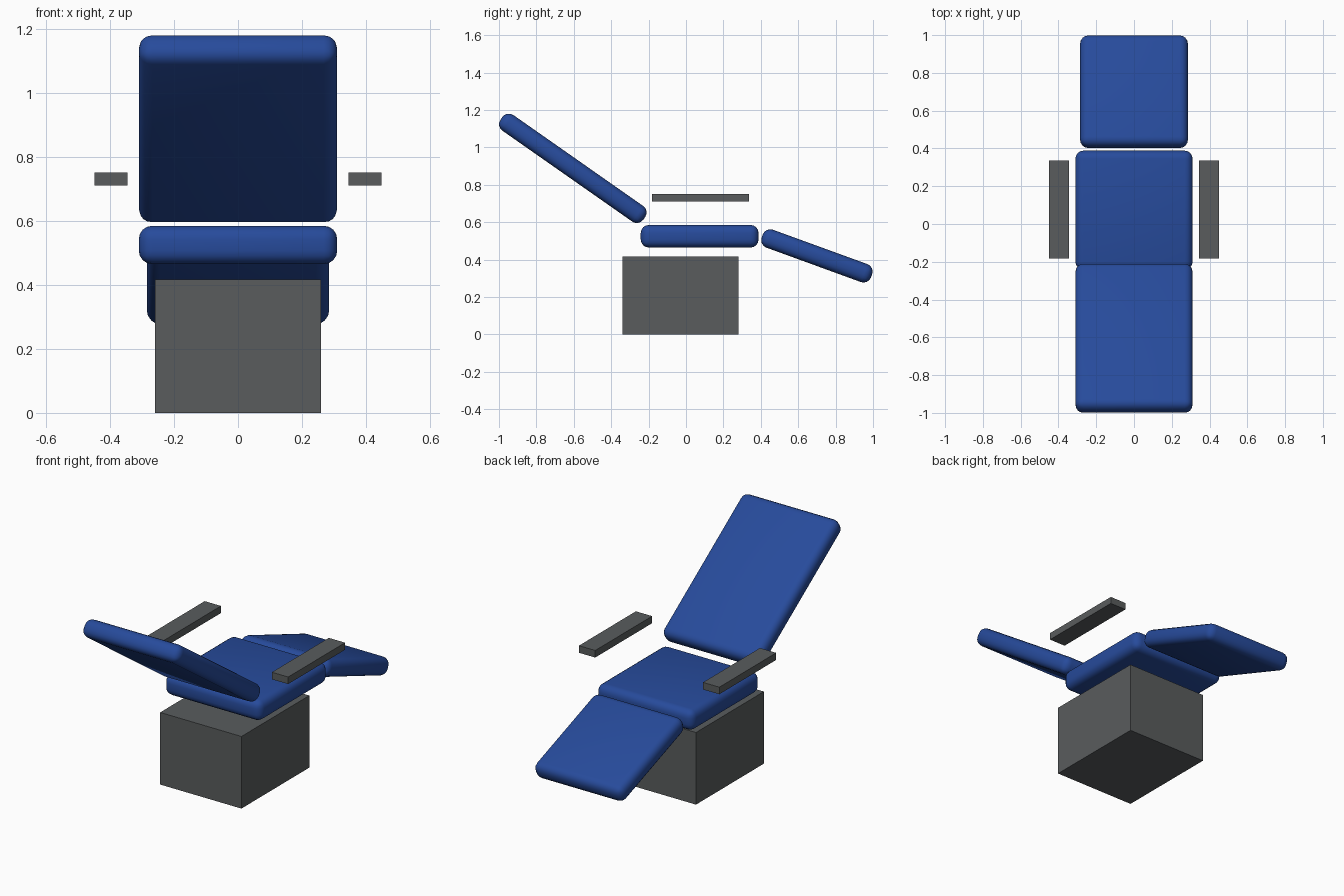
import bpy
from math import radians

cube = bpy.data.objects.get("Cube")
if cube:
    bpy.data.objects.remove(cube, do_unlink=True)


def material(name, colour):
    mat = bpy.data.materials.new(name)
    mat.use_nodes = True
    mat.diffuse_color = colour
    mat.node_tree.nodes["Principled BSDF"].inputs["Base Color"].default_value = colour
    return mat


blue = material("blue upholstery", (0.02, 0.07, 0.33, 1))
grey = material("dark grey metal", (0.1, 0.107, 0.11, 1))


def box(name, size, centre, mat, tilt=0):
    bpy.ops.mesh.primitive_cube_add(size=1, location=centre)
    ob = bpy.context.object
    ob.name = name
    ob.scale = size
    bpy.ops.object.transform_apply(location=False, rotation=False, scale=True)
    ob.rotation_euler.x = radians(tilt)
    ob.data.materials.append(mat)
    return ob


def cushion(name, size, centre, tilt=0):
    ob = box(name, size, centre, blue, tilt)
    bevel = ob.modifiers.new("rounded edges", "BEVEL")
    bevel.width = 0.042
    bevel.segments = 4
    bpy.ops.object.modifier_apply(modifier=bevel.name)
    bpy.ops.object.shade_smooth_by_angle(angle=radians(40))


# Padded sections of the reclining chair
cushion("seat", (0.62, 0.63, 0.12), (0, 0.073, 0.525))
cushion("backrest", (0.62, 0.932, 0.102), (0, -0.605, 0.888), -35)
cushion("leg_rest", (0.57, 0.622, 0.102), (0, 0.7, 0.42), -20)

# Pedestal and armrests
box("base", (0.52, 0.62, 0.417), (0, -0.03, 0.2085), grey)
for side, x in (("left", 0.397), ("right", -0.397)):
    box(side + "_armrest", (0.104, 0.52, 0.041), (x, 0.077, 0.731), grey)
